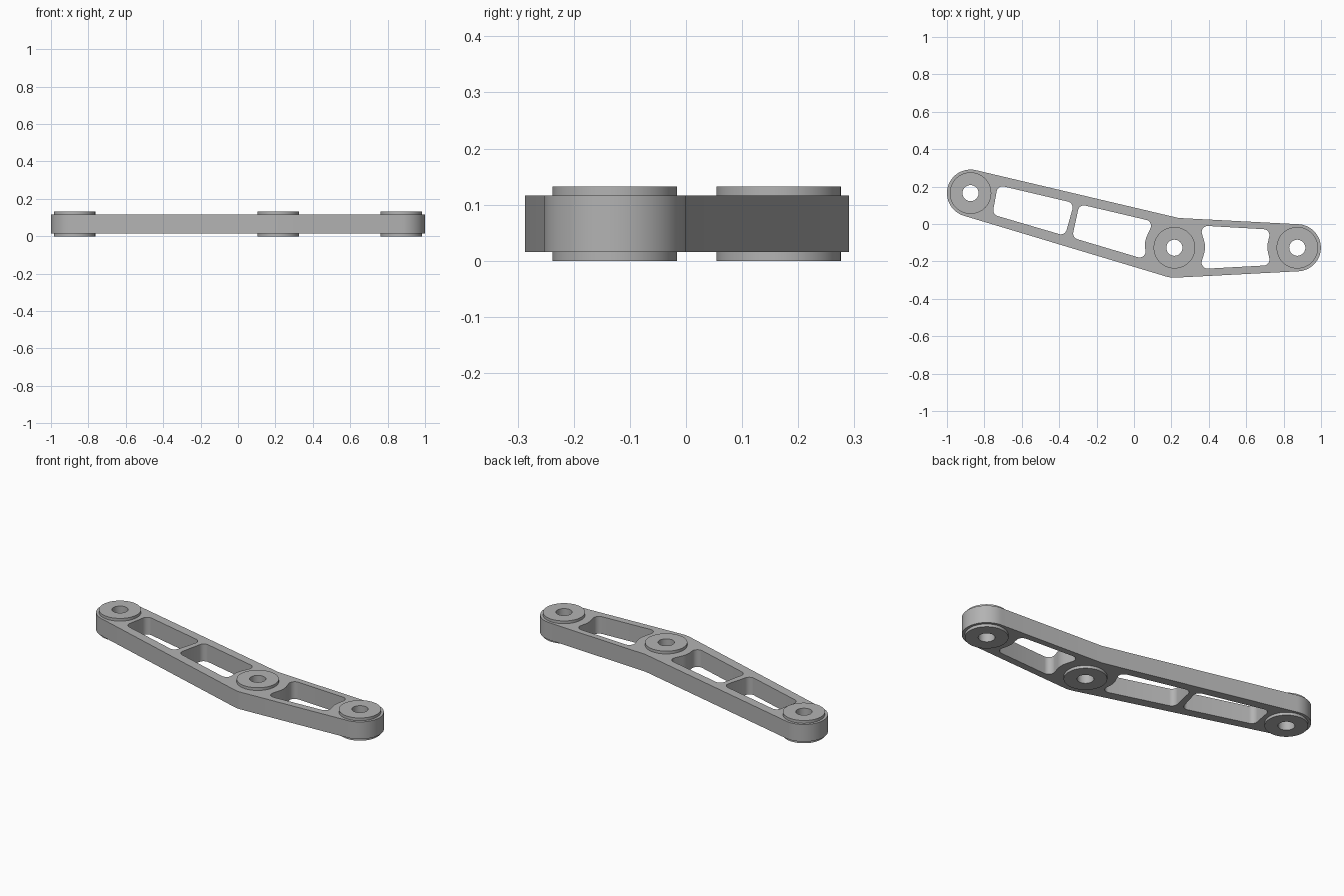
import bpy, bmesh, math
from mathutils import Vector

if "Cube" in bpy.data.objects:
    bpy.data.objects.remove(bpy.data.objects["Cube"])

Z0, Z1, TOP = 0.016, 0.116, 0.132        # body bottom, body top, boss top
BOSS_R, HOLE_R = 0.111, 0.043
A, B, C = Vector((-0.874, 0.165)), Vector((0.216, -0.127)), Vector((0.873, -0.127))
RA, RB, RC = 0.126, 0.16, 0.126

grey = bpy.data.materials.new("satin_grey")
grey.diffuse_color = (0.45, 0.45, 0.45, 1)
grey.use_nodes = True
grey.node_tree.nodes["Principled BSDF"].inputs["Base Color"].default_value = grey.diffuse_color


def polar(c, r, a):
    return c + Vector((math.cos(a), math.sin(a))) * r


def arc(c, r, a0, a1, n):
    return [polar(c, r, a0 + (a1 - a0) * i / n) for i in range(n + 1)]


def circle(c, r, n=64):
    return arc(c, r, 0, math.tau, n)[:-1]


def rounded(corners, steps=8):
    """Polygon of (x, y, radius) with every corner replaced by a tangent arc."""
    pts = []
    for i, (x, y, r) in enumerate(corners):
        p = Vector((x, y))
        u = (Vector(corners[i - 1][:2]) - p).normalized()
        v = (Vector(corners[(i + 1) % len(corners)][:2]) - p).normalized()
        half = u.angle(v) / 2
        mid = p + (u + v).normalized() * (r / math.sin(half))
        s = p + u * (r / math.tan(half)) - mid
        e = p + v * (r / math.tan(half)) - mid
        a0 = math.atan2(s.y, s.x)
        turn = math.remainder(math.atan2(e.y, e.x) - a0, math.tau)
        pts += arc(mid, r, a0, a0 + turn, steps)
    return pts


def plate(name, loops, z0, z1):
    """Filled profile with holes, extruded from z0 to z1."""
    cu = bpy.data.curves.new(name, 'CURVE')
    cu.dimensions, cu.fill_mode = '2D', 'BOTH'
    cu.extrude = (z1 - z0) / 2
    for loop in loops:
        sp = cu.splines.new('POLY')
        sp.points.add(len(loop) - 1)
        for q, p in zip(sp.points, loop):
            q.co = (p.x, p.y, 0, 1)
        sp.use_cyclic_u = True
    tmp = bpy.data.objects.new(name + "_profile", cu)
    bpy.context.collection.objects.link(tmp)
    dg = bpy.context.evaluated_depsgraph_get()
    me = bpy.data.meshes.new_from_object(tmp.evaluated_get(dg))
    bpy.data.objects.remove(tmp)
    bm = bmesh.new()
    bm.from_mesh(me)
    bmesh.ops.translate(bm, verts=bm.verts, vec=(0, 0, (z0 + z1) / 2))
    bmesh.ops.remove_doubles(bm, verts=bm.verts, dist=1e-5)
    bmesh.ops.recalc_face_normals(bm, faces=bm.faces)
    bm.to_mesh(me)
    bm.free()
    me.materials.clear()
    me.materials.append(grey)
    ob = bpy.data.objects.new(name, me)
    bpy.context.collection.objects.link(ob)
    bpy.ops.object.select_all(action='DESELECT')
    ob.select_set(True)
    bpy.context.view_layer.objects.active = ob
    bpy.ops.object.shade_smooth_by_angle(angle=math.radians(30))
    return ob


def tangent_angles(c1, r1, c2, r2):
    """Normal angles of the left and right outer tangents of two circles."""
    d = c2 - c1
    th, k = math.atan2(d.y, d.x), math.acos((r1 - r2) / d.length)
    return th + k, th - k


# Arm outline: tangent lines around the three pivots
a1, b1 = tangent_angles(A, RA, B, RB)
a2, b2 = tangent_angles(B, RB, C, RC)
outline = arc(C, RC, b2, a2, 32)
outline.append(polar(B, RB / math.cos((a1 - a2) / 2), (a1 + a2) / 2))
outline += arc(A, RA, a1, b1 + math.tau, 32)
outline += arc(B, RB, b1, b2, 6)

# Lightening pockets, bowed where they pass a pivot
F = 0.032
pockets = [
    [(-0.728, 0.208, F), (-0.320, 0.112, F), (-0.369, -0.063, F),
     (-0.757, 0.051, F), (-0.728, 0.128, 0.1)],
    [(-0.292, 0.106, F), (0.104, 0.013, F), (0.053, -0.100, 0.12),
     (0.072, -0.193, F), (-0.331, -0.073, F)],
    [(0.350, -0.008, F), (0.385, -0.123, 0.12), (0.350, -0.241, F),
     (0.732, -0.220, F), (0.710, -0.123, 0.12), (0.732, -0.030, F)],
]
# Tone the first pocket's bow down to a straight end
pockets[0].pop()

holes = [circle(c, HOLE_R) for c in (A, B, C)]
plate("arm_body", [outline] + [rounded(p) for p in pockets] + holes, Z0, Z1)

# Raised ring bosses on both faces of every pivot
for label, c in (("left", A), ("middle", B), ("right", C)):
    ring = [circle(c, BOSS_R), circle(c, HOLE_R)]
    plate(label + "_upper_boss", ring, Z1, TOP)
    plate(label + "_lower_boss", ring, 0, Z0)
